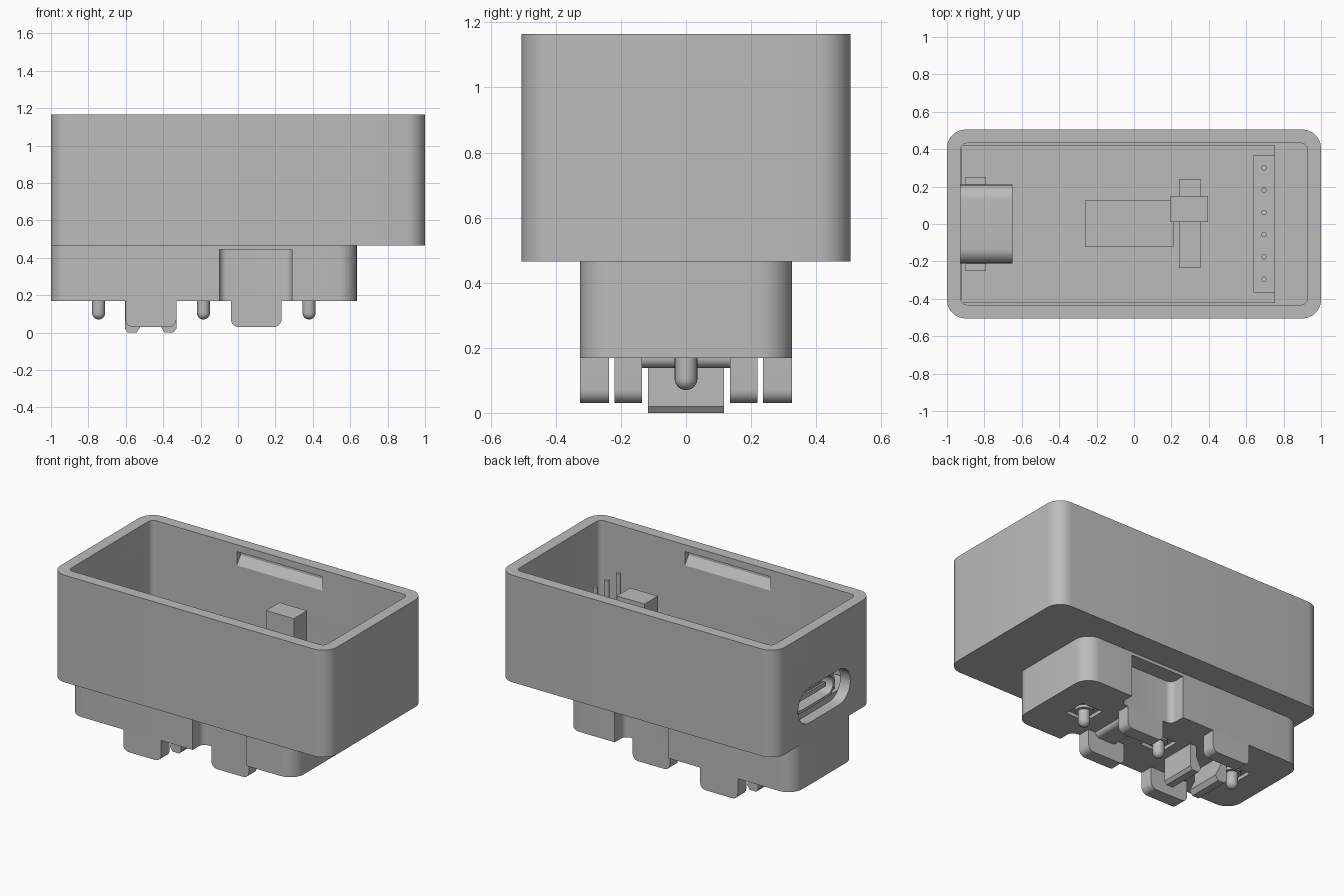
import bpy, bmesh, math
from mathutils import Vector

cube = bpy.data.objects.get("Cube")
if cube:
    bpy.data.objects.remove(cube, do_unlink=True)

grey = bpy.data.materials.new("plain_grey")
grey.use_nodes = True
grey.diffuse_color = (0.5, 0.5, 0.5, 1)
grey.node_tree.nodes["Principled BSDF"].inputs["Base Color"].default_value = (0.5, 0.5, 0.5, 1)

# Order in which (u, v, depth) map to the world axes
AXES = {"xy": (0, 1, 2), "xz": (0, 2, 1), "yz": (1, 2, 0)}


def rounded(u0, u1, v0, v1, r=0.0, top_r=None):
    """Outline of a rectangle; r rounds the low-v corners, top_r the high-v ones."""
    top_r = r if top_r is None else top_r
    corners = [(u0, v0, 1, 1, r, 180), (u1, v0, -1, 1, r, 270),
               (u1, v1, -1, -1, top_r, 0), (u0, v1, 1, -1, top_r, 90)]
    pts = []
    for u, v, su, sv, rad, start in corners:
        if rad == 0:
            pts.append((u, v))
            continue
        for i in range(9):
            a = math.radians(start + 90 * i / 8)
            pts.append((u + su * rad + rad * math.cos(a), v + sv * rad + rad * math.sin(a)))
    return pts


def finish(name, bm):
    bmesh.ops.remove_doubles(bm, verts=bm.verts, dist=0.0002)
    bmesh.ops.recalc_face_normals(bm, faces=bm.faces)
    mesh = bpy.data.meshes.new(name)
    bm.to_mesh(mesh)
    bm.free()
    mesh.materials.append(grey)
    obj = bpy.data.objects.new(name, mesh)
    bpy.context.collection.objects.link(obj)
    return obj


def prism(name, plane, pts, a, b):
    """Extrude an outline drawn in a plane from depth a to depth b."""
    bm = bmesh.new()
    iu, iv, iw = AXES[plane]

    def place(u, v):
        co = Vector((0, 0, 0))
        co[iu], co[iv], co[iw] = u, v, a
        return co

    face = bm.faces.new([bm.verts.new(place(*p)) for p in pts])
    ext = bmesh.ops.extrude_face_region(bm, geom=[face])
    shift = Vector((0, 0, 0))
    shift[iw] = b - a
    bmesh.ops.translate(bm, vec=shift,
                        verts=[g for g in ext["geom"] if isinstance(g, bmesh.types.BMVert)])
    return finish(name, bm)


def box(name, x0, x1, y0, y1, z0, z1):
    return prism(name, "xy", rounded(x0, x1, y0, y1), z0, z1)


def select(obj):
    bpy.ops.object.select_all(action="DESELECT")
    obj.select_set(True)
    bpy.context.view_layer.objects.active = obj


def cut(obj, cutter):
    mod = obj.modifiers.new("cut", "BOOLEAN")
    mod.operation, mod.solver, mod.object = "DIFFERENCE", "EXACT", cutter
    select(obj)
    bpy.ops.object.modifier_apply(modifier=mod.name)
    bpy.data.objects.remove(cutter, do_unlink=True)


def lathe_pin(name, x, y, r, z0, z1, domed=False):
    """Round pin; domed pins end in a hemisphere at the low end."""
    prof = [(0, z1), (r, z1)]
    if domed:
        prof += [(r * math.cos(a), z0 + r - r * math.sin(a))
                 for a in [math.pi / 2 * i / 6 for i in range(7)]]
    else:
        prof += [(r, z0), (0, z0)]
    bm = bmesh.new()
    verts = [bm.verts.new((x + p, y, z)) for p, z in prof]
    edges = [bm.edges.new(e) for e in zip(verts, verts[1:])]
    bmesh.ops.spin(bm, geom=verts + edges, cent=(x, y, 0), axis=(0, 0, 1),
                   angle=math.tau, steps=20)
    return finish(name, bm)


# Open upper housing
housing = prism("housing", "xy", rounded(-1, 1, -0.505, 0.505, 0.1), 0.465, 1.165)
cut(housing, prism("cavity", "xy", rounded(-0.927, 0.927, -0.432, 0.432, 0.035), 0.54, 1.3))

# Port opening through the end wall
cut(housing, prism("port_hole", "yz", rounded(-0.27, 0.27, 0.575, 0.805, 0.114), -1.1, -0.9))

# Lid snap grooves inside both long walls
for s in (-1, 1):
    groove = [(s * 0.42, 1.03), (s * 0.432, 1.03), (s * 0.47, 1.085),
              (s * 0.47, 1.12), (s * 0.42, 1.12)]
    cut(housing, prism("groove", "yz", groove, -0.31, 0.31))

# Lower base with side recesses and contact pockets
base = prism("base", "xy", rounded(-1, 0.635, -0.325, 0.325, 0.1), 0.168, 0.465)
for s in (-1, 1):
    y0, y1 = sorted((s * 0.22, s * 0.5))
    cut(base, prism("recess", "xy", rounded(-0.1, 0.288, y0, y1, 0.04), 0.1, 0.445))
CONTACTS = (-0.745, -0.185, 0.38)
for x in CONTACTS:
    cut(base, box("pocket", x - 0.075, x + 0.075, -0.075, 0.075, 0.1, 0.19))

# Spring contacts
for x in CONTACTS:
    lathe_pin("contact_collar", x, 0, 0.055, 0.172, 0.2)
    lathe_pin("contact_pin", x, 0, 0.035, 0.07, 0.2, domed=True)

# Locating tabs under the base
for s in (-1, 1):
    for label, x0, x1, near, far in (("outer_tab", -0.602, -0.33, 0.237, 0.325),
                                     ("inner_tab", -0.037, 0.232, 0.135, 0.22)):
        prism(label, "xz", rounded(x0, x1, 0.03, 0.2, 0.04, 0), s * near, s * far)

# Rounded bar between the inner tabs
prism("tab_bar", "xz", rounded(0.02, 0.18, 0.138, 0.2, 0.03, 0), -0.135, 0.135)

# Pair of centre clip feet with slanted inner faces
for s in (-1, 1):
    c = -0.467
    foot = [(c + s * 0.137, 0.2), (c + s * 0.137, 0.02), (c + s * 0.122, 0),
            (c + s * 0.075, 0), (c + s * 0.055, 0.03), (c + s * 0.09, 0.1), (c + s * 0.09, 0.2)]
    prism("clip_foot", "xz", foot, -0.117, 0.117)

# Circuit board and its chips
box("circuit_board", -0.925, 0.755, -0.422, 0.422, 0.54, 0.615)
box("chip", -0.262, 0.215, -0.12, 0.125, 0.615, 0.67)
box("switch_body", 0.24, 0.355, -0.235, 0.24, 0.615, 0.77)
box("switch_lever", 0.195, 0.395, 0.012, 0.15, 0.77, 1.03)

# Pin header
box("header_strip", 0.638, 0.755, -0.365, 0.37, 0.615, 0.73)
for i in range(6):
    lathe_pin("header_pin", 0.695, 0.3 - i * 0.119, 0.014, 0.6, 0.93)

# Port shell, tongue, contacts and side legs
shell = prism("port_shell", "yz", rounded(-0.21, 0.21, 0.612, 0.768, 0.077), -0.93, -0.65)
cut(shell, prism("port_cavity", "yz", rounded(-0.193, 0.193, 0.63, 0.75, 0.059), -1, -0.68))
box("port_tongue", -0.91, -0.67, -0.145, 0.145, 0.675, 0.705)
for i in range(12):
    y = (i - 5.5) * 0.023
    box("port_contact", -0.9, -0.68, y - 0.006, y + 0.006, 0.668, 0.712)
for s in (-1, 1):
    y0, y1 = sorted((s * 0.2, s * 0.25))
    box("port_leg", -0.9, -0.79, y0, y1, 0.6, 0.69)

# Smooth the curved walls and keep the edges sharp
for obj in bpy.context.scene.objects:
    if obj.type == "MESH":
        select(obj)
        bpy.ops.object.shade_smooth_by_angle(angle=math.radians(30))
